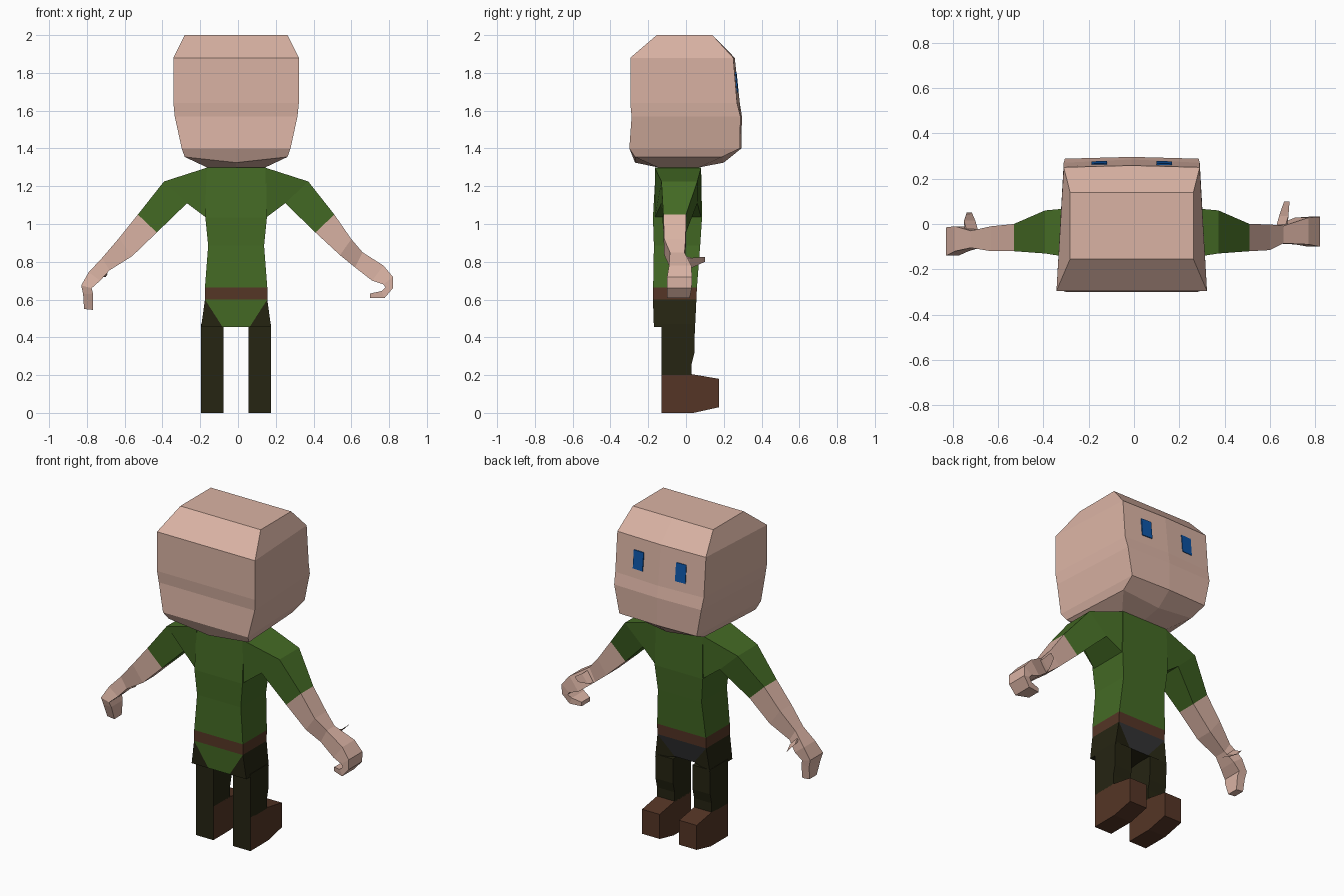
import bpy, bmesh

CX = -0.01  # symmetry plane


def material(name, r, g, b):
    m = bpy.data.materials.new(name)
    m.diffuse_color = (r, g, b, 1)
    return m


SKIN = material("skin", 0.70, 0.45, 0.37)
GREEN = material("shirt green", 0.058, 0.145, 0.018)
PANTS = material("trouser olive", 0.019, 0.018, 0.006)
BROWN = material("leather brown", 0.09, 0.036, 0.019)
BLUE = material("eye blue", 0.004, 0.09, 0.38)
GREY = material("dark grey", 0.032, 0.032, 0.034)


def loft(name, rings, mats, pick=None, side=1):
    """Skin rings of points; pick(segment, edge) gives the material slot."""
    bm = bmesh.new()
    vs = [[bm.verts.new((CX + side * x, y, z)) for x, y, z in r] for r in rings]
    n = len(rings[0])
    for i in range(len(rings) - 1):
        for k in range(n):
            q = (k + 1) % n
            f = bm.faces.new((vs[i][k], vs[i][q], vs[i + 1][q], vs[i + 1][k]))
            f.material_index = pick(i, k) if pick else 0
    bm.faces.new(vs[0])
    bm.faces.new(vs[-1])
    bmesh.ops.remove_doubles(bm, verts=bm.verts[:], dist=1e-4)
    bmesh.ops.recalc_face_normals(bm, faces=bm.faces[:])
    me = bpy.data.meshes.new(name)
    bm.to_mesh(me)
    bm.free()
    for m in mats:
        me.materials.append(m)
    ob = bpy.data.objects.new(name, me)
    bpy.context.collection.objects.link(ob)
    return ob


def box_ring(x0, x1, y0, y1, z):
    return [(x0, y0, z), (x1, y0, z), (x1, y1, z), (x0, y1, z)]


def limb_ring(ox, oz, ix, iz, y0, y1):
    """Cross-section of an arm from its outer and inner outline points."""
    return [(ox, y0, oz), (ox, y1, oz), (ix, y1, iz), (ix, y0, iz)]


# Head: half width back, half width face side, y back, y face, bulge, z, centre drop
def head_ring(hb, hf, yb, yf, bulge, z, drop=0):
    return [(-hb, yb, z), (0, yb, z - drop), (hb, yb, z),
            (hf, yf, z), (0, yf + bulge, z - drop), (-hf, yf, z)]


loft("head", [head_ring(*r) for r in (
    (.155, .155, -.15, .07, 0, 1.30),
    (.272, .245, -.27, .19, .01, 1.355, .03),
    (.288, .262, -.30, .285, .008, 1.40),
    (.325, .295, -.288, .288, .008, 1.57),
    (.332, .300, -.295, .270, .015, 1.64),
    (.332, .300, -.295, .250, .008, 1.88),
    (.272, .272, -.155, .14, 0, 2.0))], [SKIN])

# Eyes: thin plates lying on the face


def face_y(x, z):
    t, c = (1.88 - z) / .24, 1 - x / .3
    return .25 + .02 * t + c * (.008 + .007 * t)


for side, label in ((1, "right"), (-1, "left")):
    outline = [(.11, 1.695), (.178, 1.695), (.178, 1.805), (.11, 1.805)]
    loft("eye_" + label, [[(x, face_y(x, z) + d, z) for x, z in outline]
                          for d in (-.004, .005)], [BLUE], side=side)

# Torso with belt band
loft("shirt_and_belt", [box_ring(-h, h, a, b, z) for h, a, b, z in (
    (.165, -.175, .055, .60),
    (.165, -.174, .058, .665),
    (.148, -.17, .075, .885),
    (.163, -.175, .085, 1.035),
    (.158, -.16, .08, 1.30))], [GREEN, BROWN], lambda i, k: 1 if i == 0 else 0)

# Hips: shirt tail behind, grey panel on the face side, trousers at the corners
loft("hips", [
    [(-.165, -.175, .60)] * 2 + [(.165, -.175, .60)] * 2
    + [(.165, .055, .60)] * 2 + [(-.165, .055, .60)] * 2,
    [(-.185, -.17, .455), (-.072, -.17, .455), (.072, -.17, .455), (.185, -.17, .455),
     (.185, .048, .455), (.066, .03, .48), (-.066, .03, .48), (-.185, .048, .455)]],
    [PANTS, GREEN, GREY], lambda i, k: {1: 1, 5: 2}.get(k, 0))

# Arm outlines: outer x, z, inner x, z, y range
SLEEVE = [(.155, 1.298, .16, 1.035, -.165, .08),
          (.382, 1.225, .26, 1.11, -.13, .06),
          (.52, 1.05, .42, .955, -.12, 0)]
ARMS = {
    1: [(.52, 1.05, .42, .955, -.12, 0), (.61, .92, .55, .835, -.115, -.002),
        (.67, .85, .63, .77, -.085, -.008), (.78, .78, .72, .70, -.09, .028),
        (.83, .72, .78, .68, -.10, .032), (.83, .66, .79, .665, -.10, .03),
        (.785, .607, .77, .645, -.10, .02), (.71, .607, .71, .632, -.07, .01)],
    -1: [(.52, 1.05, .42, .955, -.12, 0), (.62, .925, .55, .83, -.12, -.01),
         (.71, .82, .67, .755, -.105, -.03), (.78, .745, .72, .70, -.12, -.01),
         (.82, .675, .765, .66, -.14, -.015), (.81, .63, .757, .63, -.13, -.02),
         (.805, .55, .757, .545, -.10, -.03)]}
THUMBS = {
    1: [(.68, .83, .64, .765, -.05, 0), (.69, .82, .65, .77, .02, .035),
        (.695, .825, .672, .80, .085, .10)],
    -1: [(.73, .785, .68, .735, -.06, -.02), (.74, .765, .69, .72, 0, .015),
         (.728, .75, .705, .72, .04, .05)]}

# Arms, legs and boots for both sides
for side, label in ((1, "right"), (-1, "left")):
    loft("sleeve_" + label, [limb_ring(*r) for r in SLEEVE], [GREEN], side=side)
    loft("forearm_and_hand_" + label, [limb_ring(*r) for r in ARMS[side]], [SKIN], side=side)
    loft("thumb_" + label, [limb_ring(*r) for r in THUMBS[side]], [SKIN], side=side)
    loft("trouser_leg_" + label, [box_ring(.066, .185, -.13, y, z) for y, z in (
        (.03, .20), (.03, .26), (.045, .32), (.047, .47))], [PANTS], side=side)
    # Boot: side profile swept across x, its back face is trouser coloured
    profile = [(-.13, 0), (.04, 0), (.175, .03), (.175, .18), (.03, .205), (-.13, .205)]
    loft("boot_" + label, [[(x, y, z) for y, z in profile] for x in (.066, .185)],
         [BROWN, PANTS], lambda i, k: 1 if k == 5 else 0, side=side)
